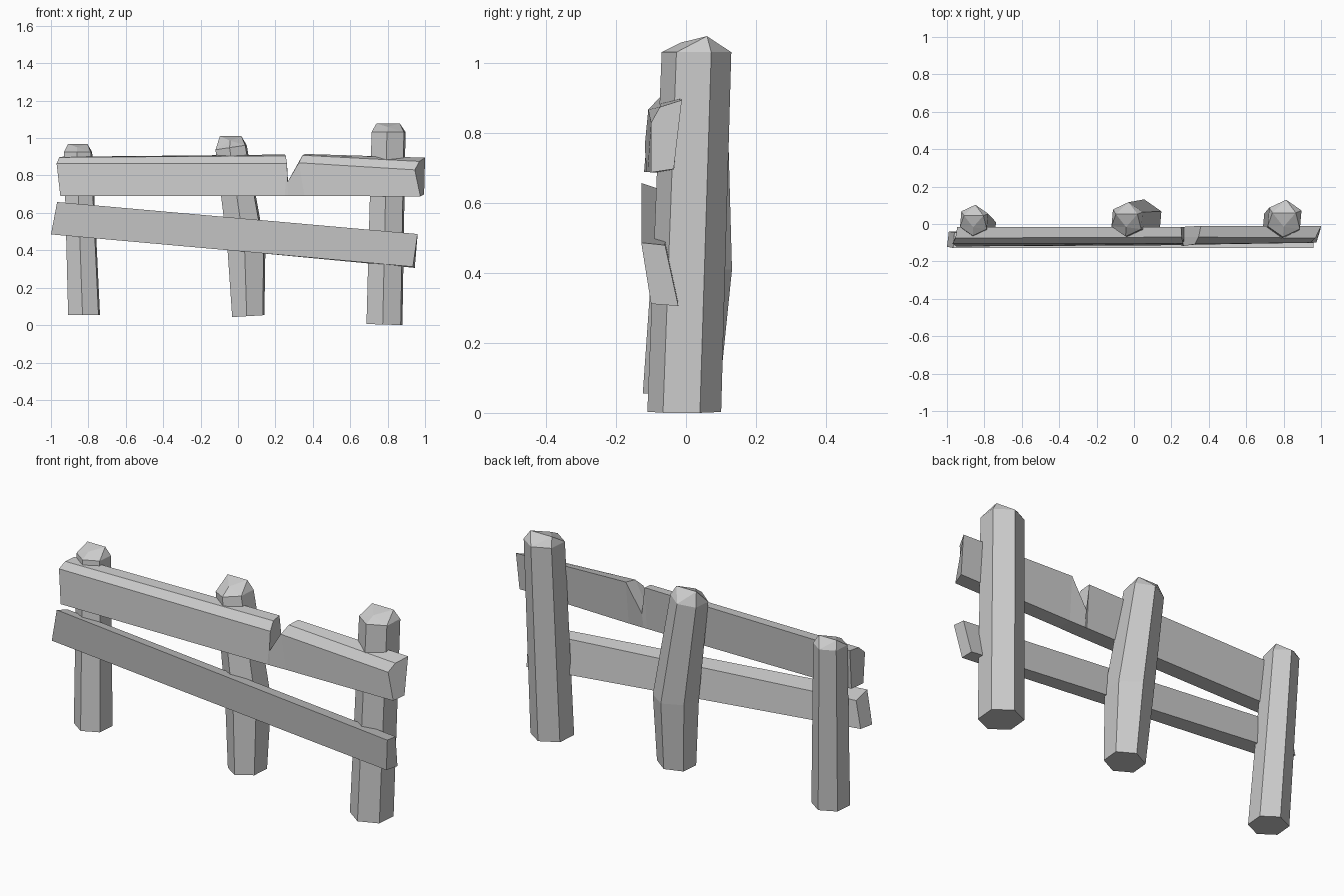
import bpy, bmesh, math


def loft(name, rings, tip=None):
    """Skin a series of matching closed rings; close the top flat or with a faceted tip."""
    bm = bmesh.new()
    rows = [[bm.verts.new(p) for p in ring] for ring in rings]
    n = len(rows[0])
    for a, b in zip(rows, rows[1:]):
        for i in range(n):
            j = (i + 1) % n
            bm.faces.new((a[i], a[j], b[j], b[i]))
    bm.faces.new(rows[0][::-1])
    if tip:
        # three tip points, each facing two sides of the hexagon
        t, top = [bm.verts.new(p) for p in tip], rows[-1]
        for k in range(3):
            i = 2 * k
            a, b, c = top[i], top[(i + 1) % 6], top[(i + 2) % 6]
            bm.faces.new((a, b, t[k]))
            bm.faces.new((b, c, t[(k + 1) % 3]))
            bm.faces.new((b, t[(k + 1) % 3], t[k]))
        bm.faces.new(t)
    else:
        bm.faces.new(rows[-1])
    bmesh.ops.recalc_face_normals(bm, faces=bm.faces)
    mesh = bpy.data.meshes.new(name)
    bm.to_mesh(mesh)
    bm.free()
    obj = bpy.data.objects.new(name, mesh)
    bpy.context.collection.objects.link(obj)
    return obj


def hexagon(x, y, z, r, tilt=0.0, start=-95):
    pts = []
    for i in range(6):
        a = math.radians(start + 60 * i)
        dx, dy = r * math.cos(a), r * math.sin(a)
        pts.append((x + dx, y + dy, z + tilt * dx))
    return pts


def post(name, levels, rise):
    """Hexagonal post through (x, y, z, radius, tilt) levels with a blunt faceted top."""
    rings = [hexagon(*lv) for lv in levels]
    x, y, z, r, _ = levels[-1]
    tip = [(x - 0.005, y - 0.45 * r, z + rise * 0.6),
           (x + 0.6 * r, y + 0.3 * r, z + rise),
           (x - 0.65 * r, y + 0.3 * r, z + rise)]
    return loft(name, rings, tip)


# Posts
post("left_post", [(-0.823, -0.03, 0.055, 0.094, 0),
                   (-0.855, 0.02, 0.925, 0.083, 0)], 0.043)
post("middle_post", [(0.055, 0.0, 0.048, 0.095, 0.06),
                     (0.045, 0.02, 0.41, 0.112, 0),
                     (-0.037, 0.025, 0.95, 0.092, 0.15)], 0.06)
post("right_post", [(0.783, -0.005, 0.003, 0.106, -0.03),
                    (0.805, 0.03, 1.032, 0.100, 0)], 0.046)

# Upper rail: back bottom, front bottom, front top, chamfer, back top at each station
loft("upper_rail", [
    [(-0.94, -0.035, 0.69), (-0.95, -0.12, 0.69), (-0.97, -0.105, 0.865),
     (-0.955, -0.075, 0.897), (-0.945, -0.015, 0.90)],
    [(0.25, -0.03, 0.69), (0.25, -0.113, 0.69), (0.262, -0.105, 0.865),
     (0.255, -0.07, 0.905), (0.252, -0.015, 0.912)],
    [(0.268, -0.03, 0.69), (0.268, -0.113, 0.69), (0.265, -0.118, 0.765),
     (0.267, -0.07, 0.768), (0.268, -0.015, 0.77)],
    [(0.355, -0.03, 0.69), (0.355, -0.11, 0.69), (0.325, -0.108, 0.868),
     (0.345, -0.07, 0.908), (0.358, -0.01, 0.915)],
    [(0.995, -0.035, 0.698), (0.975, -0.10, 0.688), (0.945, -0.10, 0.83),
     (0.97, -0.075, 0.875), (1.0, -0.012, 0.895)],
])

# Lower rail: slanting plank
loft("lower_rail", [
    [(-0.99, -0.04, 0.49), (-1.0, -0.122, 0.485),
     (-0.967, -0.128, 0.658), (-0.96, -0.045, 0.63)],
    [(0.945, -0.022, 0.306), (0.935, -0.10, 0.312),
     (0.96, -0.128, 0.487), (0.96, -0.06, 0.48)],
])
